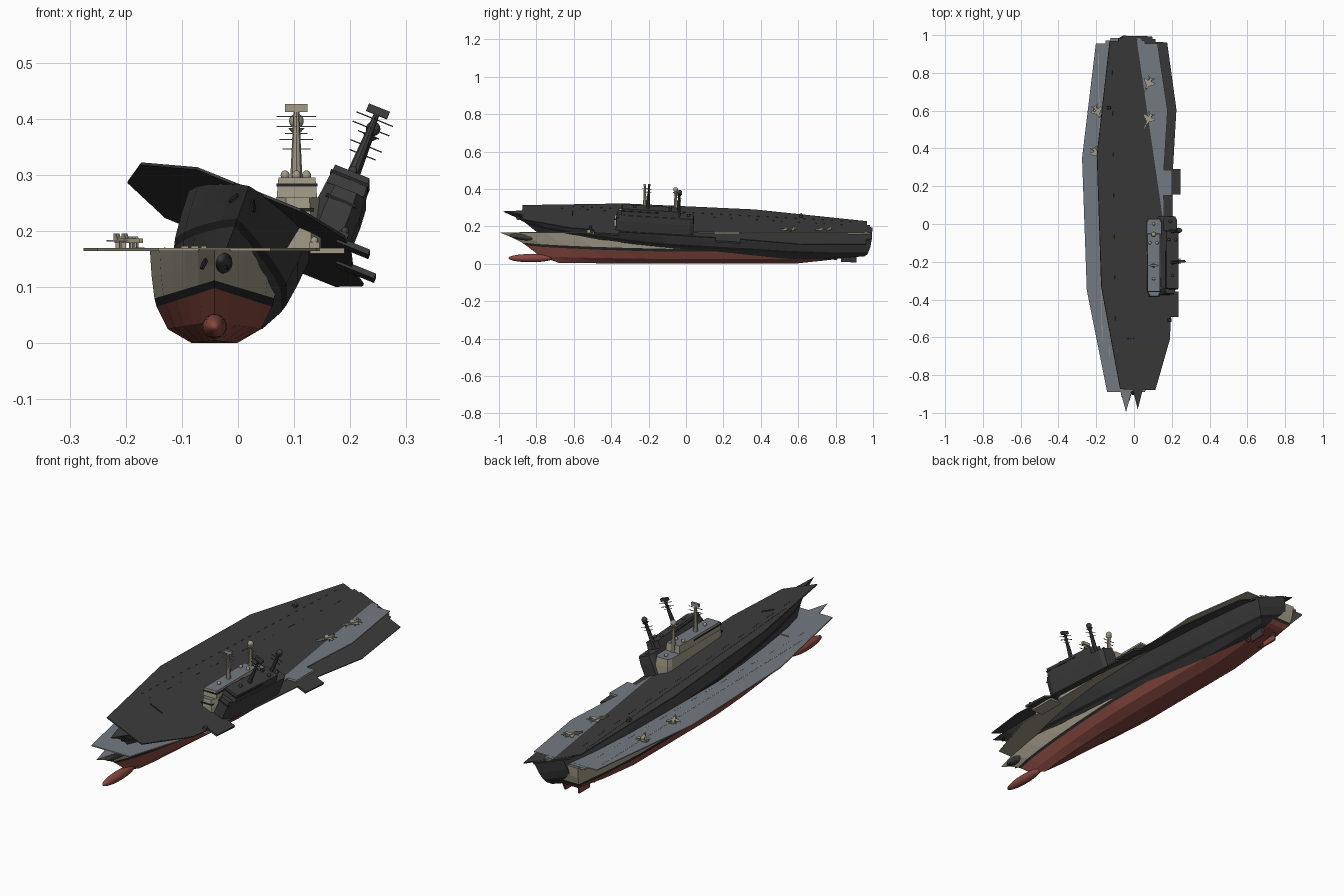
import bpy, bmesh, math
from mathutils import Matrix, Vector

if "Cube" in bpy.data.objects:
    bpy.data.objects.remove(bpy.data.objects["Cube"])

def material(name, c):
    m = bpy.data.materials.new(name)
    m.diffuse_color = (*c, 1)
    m.use_nodes = True
    m.node_tree.nodes["Principled BSDF"].inputs["Base Color"].default_value = m.diffuse_color
    return m

TAN = material("warm_grey", (.36, .33, .25))
DECK = material("deck_grey", (.17, .195, .22))
RED = material("hull_red", (.24, .065, .05))
BLACK = material("black", (.018, .018, .018))
DARK = material("charcoal", (.047, .047, .048))
DZ = .168   # flight deck height


class Ship:
    """One ship, built around x = 0 and then placed with a matrix."""
    def __init__(self, prefix, matrix, dark):
        self.prefix, self.matrix, self.dark = prefix, matrix, dark

    def finish(self, name, bm, mats, smooth=False):
        bmesh.ops.remove_doubles(bm, verts=bm.verts, dist=1e-5)
        bmesh.ops.recalc_face_normals(bm, faces=bm.faces)
        me = bpy.data.meshes.new(name)
        for f in bm.faces:
            f.smooth = smooth
        bm.to_mesh(me)
        bm.free()
        for m in mats:
            me.materials.append(DARK if self.dark and m is not BLACK else m)
        ob = bpy.data.objects.new(self.prefix + name, me)
        ob.matrix_world = self.matrix
        bpy.context.collection.objects.link(ob)
        return ob

    def prism(self, name, pts, z0, z1, mats, inset=0.0, top=0):
        """Vertical prism; faces that point up use material slot `top`."""
        bm = bmesh.new()
        c = sum((Vector(p) for p in pts), Vector((0, 0))) / len(pts)
        lo = [bm.verts.new((*p, z0)) for p in pts]
        hi = [bm.verts.new((p[0] - math.copysign(inset, p[0] - c.x),
                            p[1] - math.copysign(inset, p[1] - c.y), z1)) for p in pts]
        bm.faces.new(lo[::-1])
        bm.faces.new(hi).material_index = top
        for i in range(len(pts)):
            j = (i + 1) % len(pts)
            bm.faces.new((lo[i], lo[j], hi[j], hi[i]))
        return self.finish(name, bm, mats)

    def box(self, name, x0, x1, y0, y1, z0, z1, mats, inset=0.0, top=0):
        return self.prism(name, [(x0, y0), (x1, y0), (x1, y1), (x0, y1)], z0, z1, mats, inset, top)

    def cone(self, name, x, y, z0, z1, r0, r1, mat, n=8):
        bm = bmesh.new()
        bmesh.ops.create_cone(bm, cap_ends=True, segments=n, radius1=r0, radius2=r1, depth=z1 - z0,
                              matrix=Matrix.Translation((x, y, (z0 + z1) / 2)))
        return self.finish(name, bm, [mat])

    def ball(self, name, c, r, mat):
        bm = bmesh.new()
        bmesh.ops.create_uvsphere(bm, u_segments=16, v_segments=10, radius=1,
                                  matrix=Matrix.Translation(c) @ Matrix.Diagonal((*r, 1)))
        return self.finish(name, bm, [mat], True)

    def hull(self):
        # rows: z, half width, bow y, bow z, stern y, stern z
        rows = [(0, .040, -.68, .005, .93, .045), (.025, .083, -.78, .040, .95, .055),
                (.065, .103, -.855, .098, .965, .072), (.080, .107, -.875, .112, .97, .085),
                (.120, .112, -.93, .140, .98, .120), (.167, .115, -.995, .167, .985, .167)]
        # stations: fraction of length, fullness, stern lift
        stations = [(0, 0, 0), (.055, .26, 0), (.12, .46, 0), (.2, .66, 0), (.3, .85, 0),
                    (.42, 1, 0), (.78, 1, 0), (.9, .9, .45), (1, .72, 1)]
        bm = bmesh.new()
        loops = []
        for t, f, s in stations:
            half = []
            for z, w, yb, zb, ys, zs in rows:
                zz = z + (zs - z) * s if t > .5 else z + (zb - z) * (1 - f)
                half.append((w * f, yb + (ys - yb) * t, zz))
            loops.append([bm.verts.new(p) for p in half] +
                         [bm.verts.new((-x, y, z)) for x, y, z in half[::-1]])
        slot = [0, 0, 1, 2, 2, 3, 2, 2, 1, 0, 0, 0]
        for a, b in zip(loops, loops[1:]):
            for i in range(12):
                j = (i + 1) % 12
                bm.faces.new((a[i], a[j], b[j], b[i])).material_index = slot[i]
        end = loops[-1]
        for i in range(5):   # transom
            bm.faces.new((end[i], end[i + 1], end[10 - i], end[11 - i])).material_index = slot[i]
        bmesh.ops.dissolve_degenerate(bm, edges=bm.edges, dist=1e-5)
        self.finish("hull", bm, [RED, BLACK, TAN, DECK])
        self.ball("bow_bulb", (0, -.83, .03), (.022, .12, .022), RED)
        for s in (-1, 1):
            self.box("rudder", s * .035 - .004, s * .035 + .004, .83, .91, .008, .05, [RED])
            self.cone("propeller_hub", s * .035, .80, .02, .04, .008, .008, RED)
            # anchor plate on the flared bow
            bm = bmesh.new()
            bmesh.ops.create_circle(bm, cap_ends=True, segments=5, radius=.012, matrix=
                Matrix.Translation((s * .0205, -.908, .142)) @ Matrix.Rotation(s * math.radians(74), 4, 'Z')
                @ Matrix.Rotation(math.radians(65), 4, 'X'))
            bmesh.ops.solidify(bm, geom=bm.faces, thickness=.004)
            self.finish("anchor", bm, [BLACK])

    def deck(self):
        outline = [(-.10, -.89), (.10, -.89), (.183, -.62), (.195, -.35), (.20, .28),
                   (.22, .60), (.167, .955), (-.16, .955), (-.233, .35), (-.208, -.35)]
        self.prism("flight_deck", outline, .1645, .1695, [TAN, DECK], 0, 1)
        self.box("stern_step", -.11, .10, .94, .972, .16, .169, [TAN, DECK], 0, 1)
        self.box("front_lift", .17, .232, -.5, -.365, .160, .1695, [TAN, DECK], 0, 1)
        self.box("rear_lift", .17, .243, .15, .285, .160, .1695, [TAN, DECK], 0, 1)
        # landing lane lines
        self.prism("lane_edge_line", [(-.128, -.62), (-.125, -.62), (-.145, .9), (-.148, .9)],
                   .1695, .1702, [TAN])
        for i in range(14):
            y = -.7 + i * .115
            self.box("lane_dash", -.09, -.087, y, y + .05, .1695, .1702, [TAN])
        for i in range(4):
            self.box("blast_shield", -.06 + i * .018, -.046 + i * .018, -.622, -.617, .1695, .173, [TAN])
        # close defence turrets
        for x, y in ((.178, -.52), (-.167, .6)):
            self.box("turret_base", x - .009, x + .009, y - .009, y + .009, DZ, .180, [TAN])
            self.ball("turret_dome", (x, y, .182), (.007, .007, .008), TAN)

    def island(self):
        low = [(.107, -.345), (.125, -.385), (.172, -.385), (.19, -.345),
               (.19, .01), (.18, .03), (.117, .03), (.107, .01)]
        self.prism("island_base", low, DZ, .225, [TAN])
        self.prism("island_house", low, .225, .26, [TAN, DECK], .003, 1)
        self.box("bridge", .111, .183, -.36, -.05, .26, .295, [TAN, DECK], .003, 1)
        self.box("bridge_windows", .1105, .1835, -.3605, -.16, .279, .285, [BLACK])
        self.box("house_windows", .12, .177, -.386, -.37, .235, .241, [BLACK])
        # forward mast with square radar and cross arms
        x, y = .146, -.22
        self.cone("front_mast", x, y, .29, .415, .011, .005, TAN)
        self.box("radar_panel", x - .02, x + .02, y - .006, y + .006, .412, .426, [TAN, DECK], 0, 1)
        # rear mast with ball radar
        y2 = -.055
        self.cone("rear_mast", x, y2, .255, .39, .012, .006, TAN)
        self.ball("radar_ball", (x, y2, .396), (.013, .013, .013), TAN)
        self.cone("mast_platform", x, y2, .376, .384, .008, .015, TAN)
        for yy, arms in ((y, ((.373, .02), (.385, .035), (.403, .035))), (y2, ((.345, .025), (.362, .03)))):
            for z, w in arms:
                self.box("cross_arm", x - w, x + w, yy - .0015, yy + .0015, z, z + .002, [TAN])
                self.box("cross_arm", x - .0015, x + .0015, yy - w * .4, yy + w * .4, z, z + .002, [TAN])
        # roof domes
        for dx, dy, z in ((-.02, -.1, .295), (.018, -.1, .295), (0, -.29, .295), (0, 0, .26)):
            self.ball("roof_dome", (x + dx, dy, z + .004), (.008, .008, .009), TAN)

    def plane(self, x, y, angle):
        """Parked jet with nose toward -y before turning."""
        bm = bmesh.new()
        def plate(pts, axis, a, b):
            v0, v1 = [[bm.verts.new((p[0], p[1], h) if axis == 'z' else (h, p[0], p[1]))
                       for p in pts] for h in (a, b)]
            bm.faces.new(v0)
            bm.faces.new(v1)
            n = len(pts)
            for i in range(n):
                bm.faces.new((v0[i], v0[(i + 1) % n], v1[(i + 1) % n], v1[i]))
        plate([(0, -.052), (.006, -.025), (.008, .036), (-.008, .036), (-.006, -.025)], 'z', .009, .017)
        for s in (-1, 1):
            plate([(s * .005, -.012), (s * .031, .012), (s * .031, .022), (s * .005, .018)], 'z', .012, .0145)
            plate([(s * .006, .026), (s * .019, .037), (s * .019, .044), (s * .006, .038)], 'z', .012, .0145)
            plate([(.022, .014), (.030, .026), (.038, .026), (.038, .014)], 'x', s * .007, s * .009)
            plate([(.008, 0), (.011, 0), (.011, .012), (.008, .012)], 'x', s * .008, s * .011)
        plate([(-.03, 0), (-.027, 0), (-.027, .012), (-.03, .012)], 'x', -.0015, .0015)
        plate([(-.03, .016), (-.024, .021), (-.012, .021), (-.004, .016)], 'x', -.003, .003)
        bm.transform(Matrix.Translation((x, y, .1695)) @ Matrix.Rotation(angle, 4, 'Z'))
        self.finish("parked_jet", bm, [TAN])

    def build(self):
        self.hull()
        self.deck()
        self.island()


# upright coloured ship
ship = Ship("upright_", Matrix.Translation((-.042, 0, 0)), False)
ship.build()
for px, py, a in ((.118, .74, -.45), (.118, .55, -.45), (-.15, .59, .45), (-.155, .37, .45)):
    ship.plane(px, py, a)

# dark ship: same form, rolled to starboard and bow up
tilt = (Matrix.Translation((.02, .012, .2225)) @ Matrix.Rotation(-.059, 4, 'X')
        @ Matrix.Rotation(.384, 4, 'Y') @ Matrix.Translation((0, 0, -DZ)))
Ship("tilted_", tilt, True).build()
